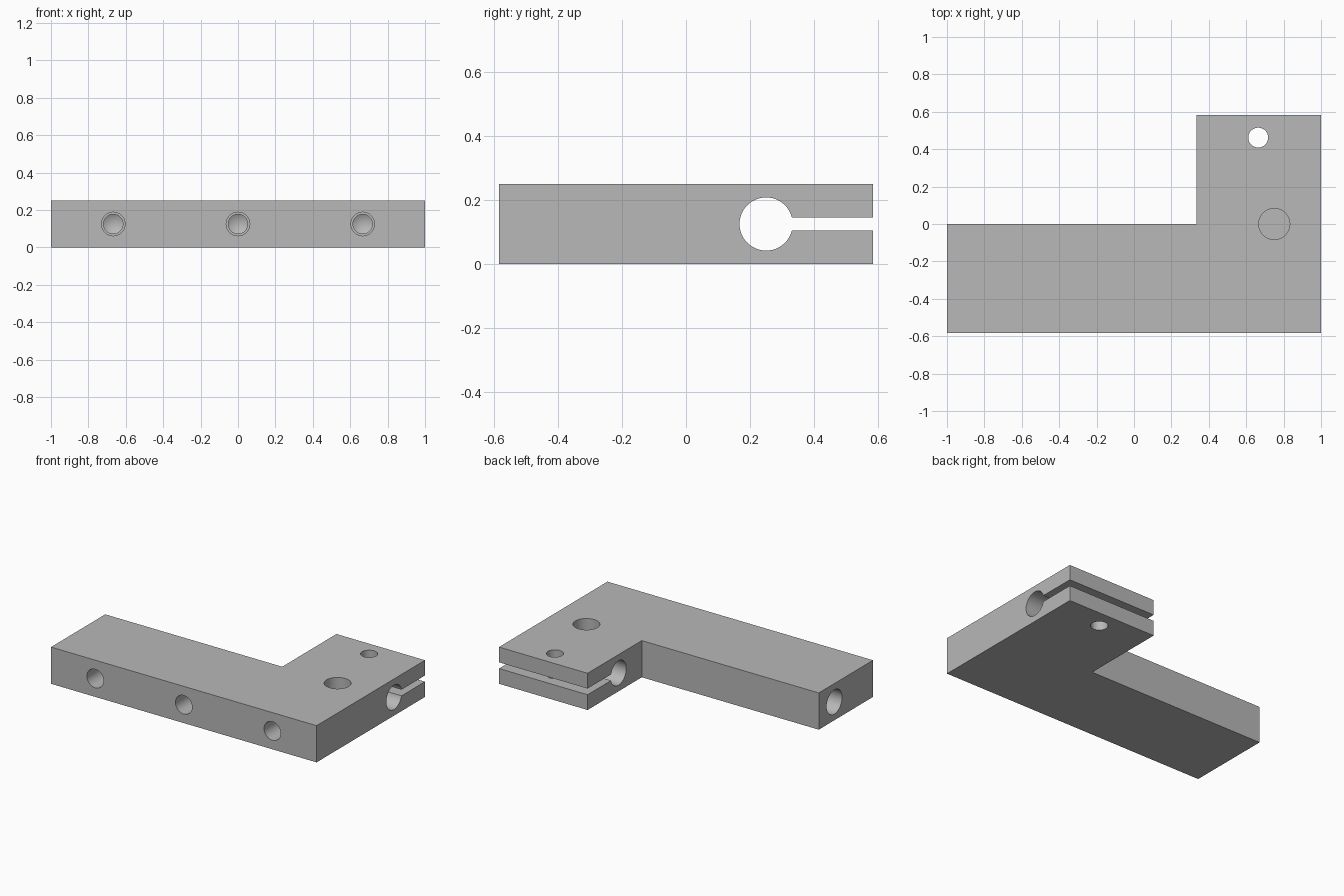
import bpy, bmesh, math
from mathutils import Vector

cube = bpy.data.objects.get("Cube")
if cube:
    bpy.data.objects.remove(cube, do_unlink=True)

THICK = 0.25
MID = THICK / 2
DEPTH = 0.583
BORE = 0.083
SIDES = 48

grey = bpy.data.materials.new("machined grey")
grey.use_nodes = True
colour = (0.48, 0.48, 0.48, 1)
grey.diffuse_color = colour
grey.node_tree.nodes["Principled BSDF"].inputs["Base Color"].default_value = colour


def make_object(name, bm):
    bmesh.ops.recalc_face_normals(bm, faces=bm.faces)
    mesh = bpy.data.meshes.new(name)
    bm.to_mesh(mesh)
    bm.free()
    mesh.materials.append(grey)
    obj = bpy.data.objects.new(name, mesh)
    bpy.context.collection.objects.link(obj)
    return obj


def drill(name, start, direction, profile):
    """Round cutter: profile lists (radius, depth) along the direction."""
    bm = bmesh.new()
    turn = Vector(direction).to_track_quat("Z", "Y")
    rings = []
    for radius, depth in profile:
        ring = []
        for i in range(SIDES if radius else 1):
            a = math.tau * i / SIDES
            p = Vector((radius * math.cos(a), radius * math.sin(a), depth))
            ring.append(bm.verts.new(Vector(start) + turn @ p))
        rings.append(ring)
    for a, b in zip(rings, rings[1:]):
        for i in range(SIDES):
            j = (i + 1) % SIDES
            if len(b) == 1:
                bm.faces.new((a[i], a[j], b[0]))
            else:
                bm.faces.new((a[i], a[j], b[j], b[i]))
    bm.faces.new(rings[0])
    if len(rings[-1]) > 1:
        bm.faces.new(rings[-1])
    return make_object(name, bm)


# L-shaped body
bm = bmesh.new()
outline = [(-1, -DEPTH), (1, -DEPTH), (1, DEPTH), (0.333, DEPTH), (0.333, 0), (-1, 0)]
base = bm.faces.new([bm.verts.new((x, y, 0)) for x, y in outline])
grown = bmesh.ops.extrude_face_region(bm, geom=[base])
top = [v for v in grown["geom"] if isinstance(v, bmesh.types.BMVert)]
bmesh.ops.translate(bm, verts=top, vec=(0, 0, THICK))
body = make_object("clamp_block", bm)

# Clamp bore with its slot to the back
cutters = [drill("clamp_bore", (0.333, 0.25, MID), (1, 0, 0), [(BORE, -0.1), (BORE, 0.8)])]
bm = bmesh.new()
bmesh.ops.create_cube(bm, size=1)
bmesh.ops.scale(bm, verts=bm.verts, vec=(0.9, 0.45, 0.042))
bmesh.ops.translate(bm, verts=bm.verts, vec=(0.667, 0.475, MID))
cutters.append(make_object("clamp_slot", bm))

# Clamp screw hole, blind top hole and blind end hole
cutters.append(drill("screw_hole", (0.664, 0.462, 0), (0, 0, 1), [(0.053, -0.1), (0.053, 0.4)]))
blind = [(BORE, -0.05), (BORE, 0.167)]
cutters.append(drill("top_hole", (0.75, 0, THICK), (0, 0, -1), blind))
cutters.append(drill("end_hole", (-1, -0.167, MID), (1, 0, 0), blind))

# Stepped front holes with drilled tips
stepped = [(0.063, -0.05), (0.063, 0.2), (0.052, 0.2), (0.052, 0.25), (0, 0.28)]
for x in (-0.667, 0, 0.667):
    cutters.append(drill("front_hole", (x, -DEPTH, MID), (0, 1, 0), stepped))

# Cut everything and remove the cutters
bpy.context.view_layer.objects.active = body
for cutter in cutters:
    cutter.hide_render = True
    mod = body.modifiers.new(cutter.name, "BOOLEAN")
    mod.operation = "DIFFERENCE"
    mod.solver = "EXACT"
    mod.object = cutter
    bpy.ops.object.modifier_apply(modifier=mod.name)
    bpy.data.objects.remove(cutter, do_unlink=True)

bpy.ops.object.select_all(action="DESELECT")
body.select_set(True)
bpy.ops.object.shade_smooth_by_angle(angle=math.radians(25))
